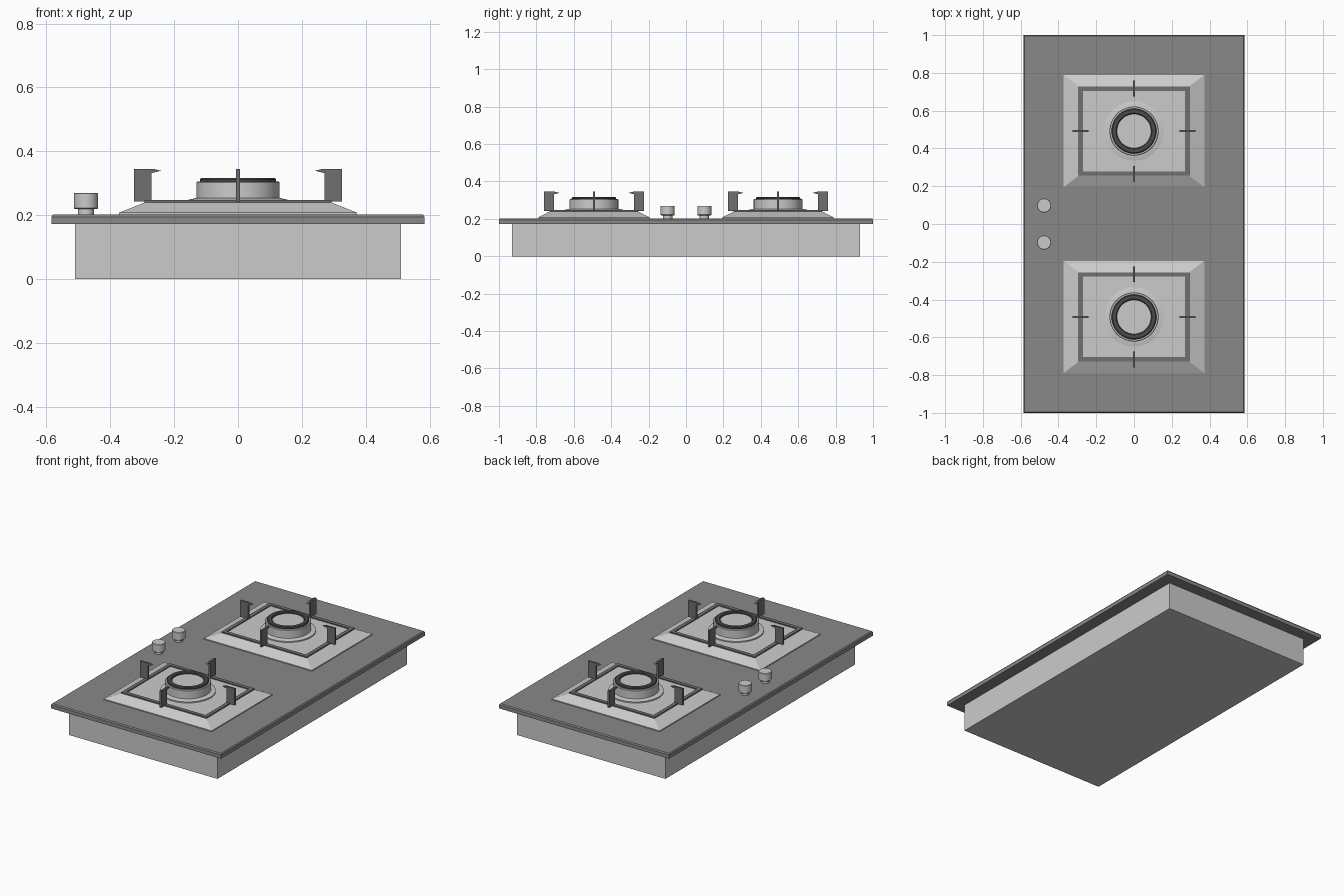
import bpy, bmesh, math
from mathutils import Matrix

if "Cube" in bpy.data.objects:
    bpy.data.objects.remove(bpy.data.objects["Cube"])


def material(name, v):
    m = bpy.data.materials.new(name)
    m.diffuse_color = (v, v, v, 1)
    m.use_nodes = True
    m.node_tree.nodes["Principled BSDF"].inputs["Base Color"].default_value = m.diffuse_color
    return m


GLASS = material("dark_glass", 0.25)
IRON = material("cast_iron", 0.16)
BLACK = material("black_enamel", 0.07)


def finish(name, bm, loc, mat=None, smooth=False):
    bmesh.ops.recalc_face_normals(bm, faces=bm.faces)
    me = bpy.data.meshes.new(name)
    bm.to_mesh(me)
    bm.free()
    ob = bpy.data.objects.new(name, me)
    ob.location = loc
    bpy.context.collection.objects.link(ob)
    if mat:
        me.materials.append(mat)
    if smooth:
        bpy.ops.object.select_all(action='DESELECT')
        ob.select_set(True)
        bpy.context.view_layer.objects.active = ob
        bpy.ops.object.shade_smooth_by_angle(angle=math.radians(35))
    return ob


def stack(name, levels, loc, mat=None):
    """Closed solid of stacked rectangles (half_x, half_y, z)."""
    bm = bmesh.new()
    rings = [[bm.verts.new((sx * hx, sy * hy, z))
              for sx, sy in ((-1, -1), (1, -1), (1, 1), (-1, 1))]
             for hx, hy, z in levels]
    for a, b in zip(rings, rings[1:]):
        for i in range(4):
            bm.faces.new((a[i], a[(i + 1) % 4], b[(i + 1) % 4], b[i]))
    bm.faces.new(rings[0][::-1])
    bm.faces.new(rings[-1])
    return finish(name, bm, loc, mat)


def lathe(name, profile, loc, mat=None, closed=False, n=48):
    """Revolve (radius, z) points; a closed profile makes a ring."""
    bm = bmesh.new()
    rings = [[bm.verts.new((r * math.cos(math.tau * i / n), r * math.sin(math.tau * i / n), z))
              for i in range(n)] for r, z in profile]
    pairs = list(zip(rings, rings[1:])) + ([(rings[-1], rings[0])] if closed else [])
    for a, b in pairs:
        for i in range(n):
            bm.faces.new((a[i], a[(i + 1) % n], b[(i + 1) % n], b[i]))
    if not closed:
        bm.faces.new(rings[0][::-1])
        bm.faces.new(rings[-1])
    return finish(name, bm, loc, mat, True)


def frame(name, outer, inner, z0, z1, loc, mat):
    """Flat rectangular frame."""
    bm = bmesh.new()
    rings = [[bm.verts.new((sx * hx, sy * hy, z))
              for sx, sy in ((-1, -1), (1, -1), (1, 1), (-1, 1))]
             for (hx, hy), z in ((outer, z0), (outer, z1), (inner, z1), (inner, z0))]
    for k in range(4):
        a, b = rings[k], rings[(k + 1) % 4]
        for i in range(4):
            bm.faces.new((a[i], a[(i + 1) % 4], b[(i + 1) % 4], b[i]))
    return finish(name, bm, loc, mat)


def prong(name, outer, angle, loc, mat, t=0.012):
    """Upright pan support with a pointed hook toward the burner."""
    pts = [(0, 0.243), (0, 0.345), (-0.06, 0.345), (-0.084, 0.339), (-0.055, 0.332), (-0.055, 0.243)]
    bm = bmesh.new()
    f = bm.faces.new([bm.verts.new((outer + x, -t / 2, z)) for x, z in pts])
    ext = bmesh.ops.extrude_face_region(bm, geom=[f])
    bmesh.ops.translate(bm, vec=(0, t, 0),
                        verts=[v for v in ext['geom'] if isinstance(v, bmesh.types.BMVert)])
    bmesh.ops.rotate(bm, matrix=Matrix.Rotation(angle, 3, 'Z'), verts=bm.verts)
    return finish(name, bm, loc, mat)


# Under-counter box and glass top with a chamfered rim
stack("body", [(0.51, 0.93, 0), (0.51, 0.93, 0.173)], (0, 0, 0))
stack("glass_top", [(0.584, 1, 0.172), (0.584, 1, 0.195), (0.579, 0.995, 0.202)], (0, 0, 0), GLASS)

for side, s in (("front", -1), ("back", 1)):
    c = (0, s * 0.492, 0)
    # Sloped drip tray
    stack(side + "_drip_tray", [(0.372, 0.297, 0.2), (0.372, 0.297, 0.208), (0.29, 0.234, 0.241)], c)
    # Burner with cap ring
    lathe(side + "_burner_base", [(0.157, 0.24), (0.157, 0.248), (0.13, 0.254)], c)
    lathe(side + "_burner", [(0.13, 0.25), (0.13, 0.303), (0.127, 0.306)], c)
    lathe(side + "_burner_ring",
          [(0.119, 0.304), (0.119, 0.312), (0.114, 0.317), (0.095, 0.317), (0.09, 0.312), (0.09, 0.304)],
          c, BLACK, closed=True)
    # Grate frame and four prongs
    frame(side + "_grate_frame", (0.293, 0.236), (0.27, 0.213), 0.236, 0.247, c, IRON)
    for i in range(4):
        prong(f"{side}_prong_{i + 1}", (0.325, 0.268)[i % 2], i * math.pi / 2, c, IRON)
    # Control knob on a short stem
    k = (-0.476, s * 0.098, 0)
    lathe(side + "_knob_stem", [(0.025, 0.2), (0.025, 0.222)], k, n=32)
    lathe(side + "_knob", [(0.035, 0.219), (0.0375, 0.222), (0.0375, 0.268), (0.0355, 0.27)], k, n=32)
